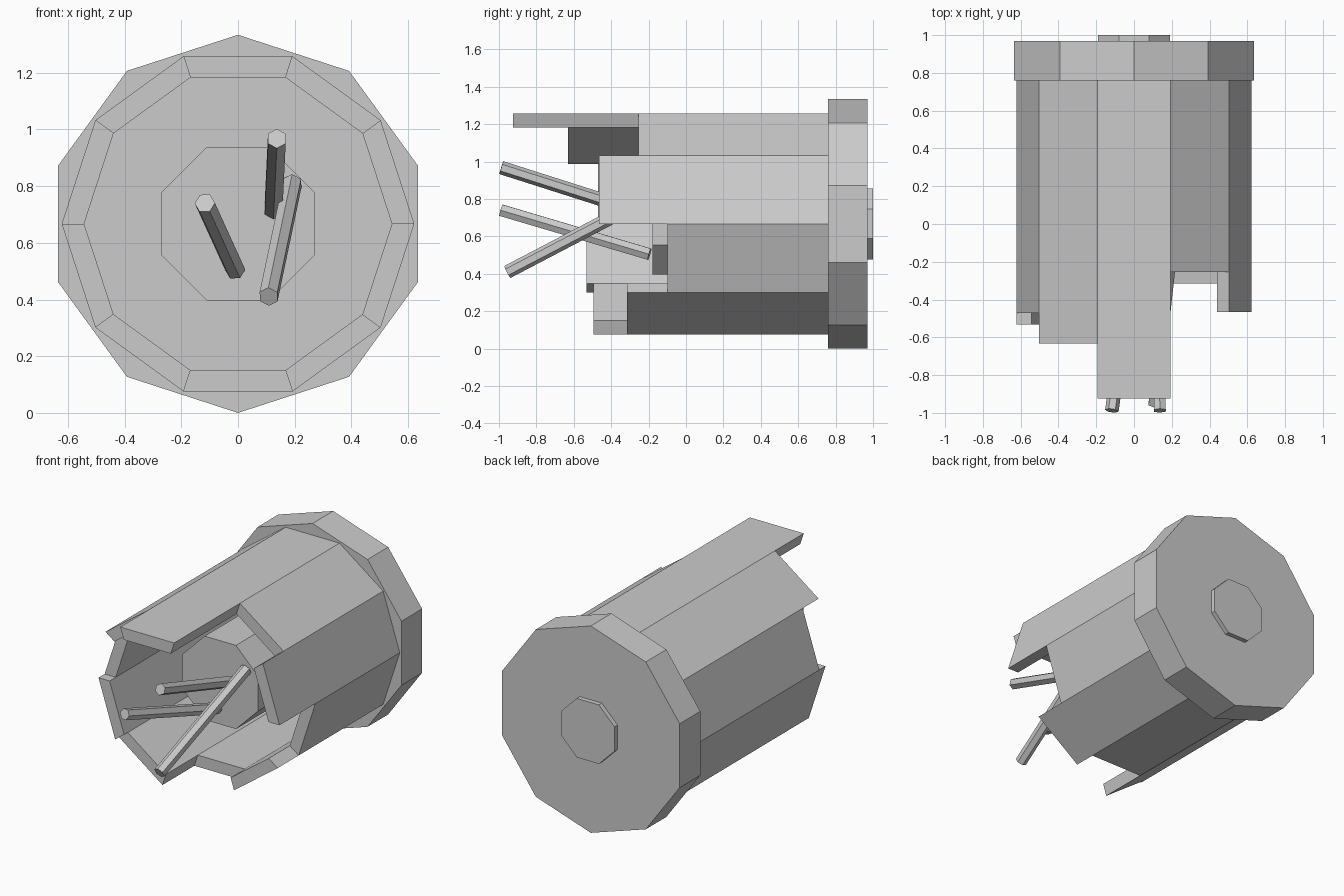
import bpy, bmesh, math
from mathutils import Vector

if "Cube" in bpy.data.objects:
    bpy.data.objects.remove(bpy.data.objects["Cube"])

CZ = 0.667  # height of the main axis


def ring(sides, radius, phase):
    """Points of a regular polygon in the XZ plane."""
    return [(radius * math.cos(math.radians(phase) + math.tau * i / sides),
             radius * math.sin(math.radians(phase) + math.tau * i / sides))
            for i in range(sides)]


def prism(name, profile, y0, y1):
    """Extrude an XZ profile along Y from y0 to y1."""
    bm = bmesh.new()
    face = bm.faces.new([bm.verts.new((x, y0, z)) for x, z in profile])
    ext = bmesh.ops.extrude_face_region(bm, geom=[face])["geom"]
    moved = [g for g in ext if isinstance(g, bmesh.types.BMVert)]
    bmesh.ops.translate(bm, vec=(0, y1 - y0, 0), verts=moved)
    bmesh.ops.recalc_face_normals(bm, faces=bm.faces)
    mesh = bpy.data.meshes.new(name)
    bm.to_mesh(mesh)
    bm.free()
    obj = bpy.data.objects.new(name, mesh)
    obj.location.z = CZ
    bpy.context.collection.objects.link(obj)
    return obj


# Back cap, its small boss and the inner core
prism("back_cap", ring(10, 0.667, 90), 0.76, 0.97)
prism("back_boss", ring(8, 0.206, 22.5), 0.96, 1.0)
prism("inner_core", ring(8, 0.292, 22.5), -0.18, 0.77)

# Broken shell: ten staves, each torn off at a different length
outer, inner = ring(10, 0.622, 0), ring(10, 0.543, 0)
stave_fronts = [-0.465, -0.255, -0.925, -0.632, -0.47,
                -0.533, -0.495, -0.17, -0.315, -0.10]
for i, front in enumerate(stave_fronts):
    j = (i + 1) % 10
    prism(f"shell_stave_{i + 1}", [outer[i], outer[j], inner[j], inner[i]], front, 0.765)

# Loose hexagonal wires sticking out of the core
wires = [((-0.117, -0.988, 0.74), (-0.010, -0.195, 0.505), 0),
         ((0.137, -0.988, 0.968), (0.125, -0.20, 0.717), 30),
         ((0.108, -0.955, 0.41), (0.192, -0.19, 0.81), 30)]
for n, (tip, root, phase) in enumerate(wires):
    tip, root = Vector(tip), Vector(root)
    span = root - tip
    wire = prism(f"wire_{n + 1}", ring(6, 0.036, phase), 0, span.length)
    wire.location = tip
    wire.rotation_mode = 'QUATERNION'
    wire.rotation_quaternion = Vector((0, 1, 0)).rotation_difference(span)
